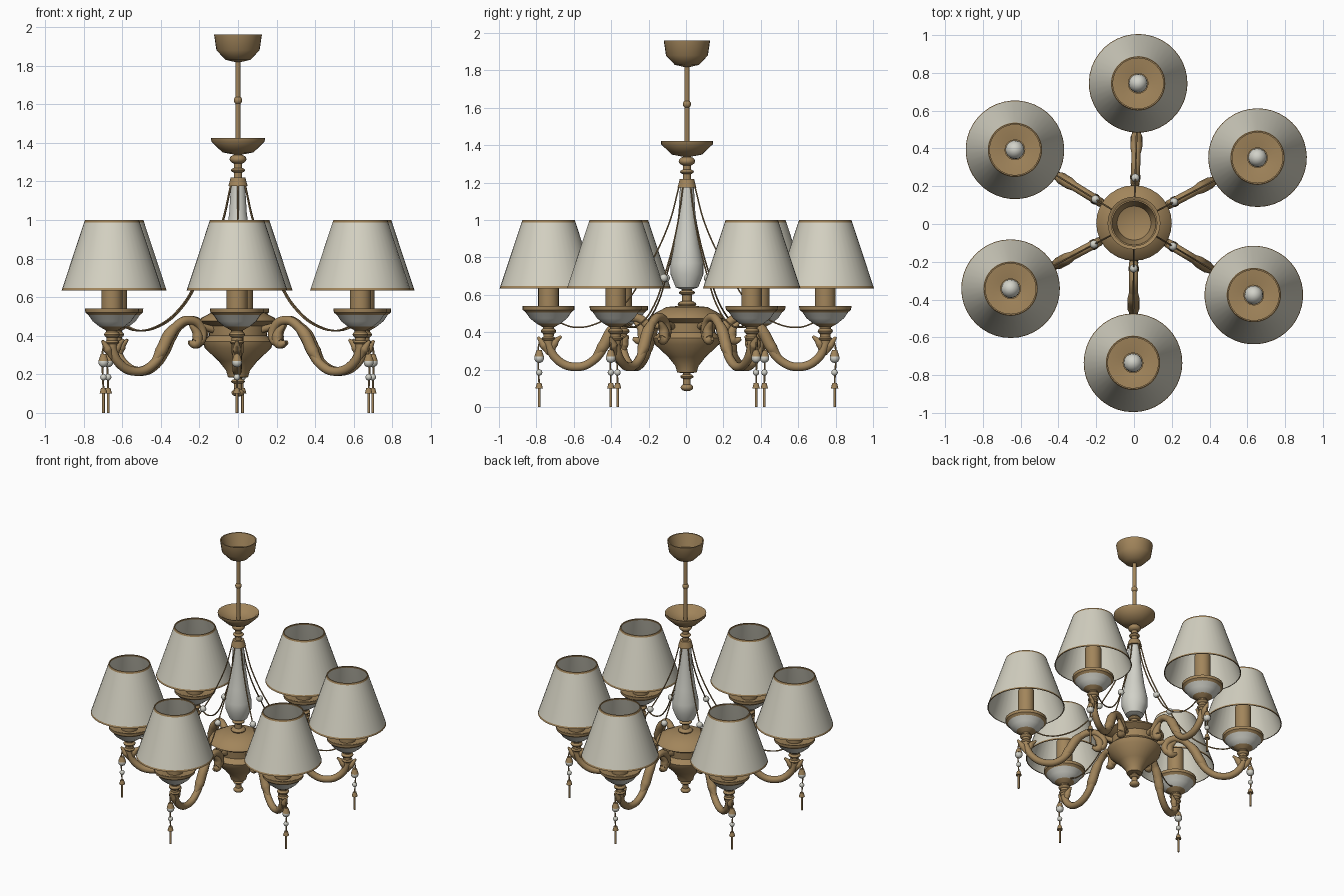
import bpy, bmesh, math

if "Cube" in bpy.data.objects:
    bpy.data.objects.remove(bpy.data.objects["Cube"], do_unlink=True)


def material(name, rgb):
    mat = bpy.data.materials.new(name)
    mat.use_nodes = True
    mat.diffuse_color = (*rgb, 1)
    mat.node_tree.nodes["Principled BSDF"].inputs["Base Color"].default_value = (*rgb, 1)
    return mat


BRASS = material("antique brass", (0.36, 0.235, 0.105))
FABRIC = material("cream fabric", (0.66, 0.64, 0.54))
GLAZE = material("pale porcelain", (0.64, 0.64, 0.58))


def activate(obj):
    bpy.ops.object.select_all(action='DESELECT')
    obj.select_set(True)
    bpy.context.view_layer.objects.active = obj


def place(name, data):
    obj = bpy.data.objects.new(name, data)
    bpy.context.collection.objects.link(obj)
    obj.location.y = 0.005
    activate(obj)
    return obj


def smooth(obj):
    bpy.ops.object.shade_smooth_by_angle(angle=math.radians(42))
    return obj


def lathe(name, sections, offset=0.0, sides=28):
    """Spin (material, radius-height profile) sections about a vertical axis."""
    bm = bmesh.new()
    mats = []
    for mat, profile in sections:
        if mat not in mats:
            mats.append(mat)
        rings = []
        for radius, z in profile:
            turns = [k * math.tau / sides for k in range(sides)]
            rings.append([bm.verts.new((offset + radius * math.cos(t), radius * math.sin(t), z))
                          for t in turns])
        for upper, lower in zip(rings, rings[1:]):
            for k in range(sides):
                n = (k + 1) % sides
                face = bm.faces.new((upper[k], lower[k], lower[n], upper[n]))
                face.material_index = mats.index(mat)
    bmesh.ops.remove_doubles(bm, verts=bm.verts, dist=0.0004)
    bmesh.ops.recalc_face_normals(bm, faces=bm.faces)
    mesh = bpy.data.meshes.new(name)
    bm.to_mesh(mesh)
    bm.free()
    for mat in mats:
        mesh.materials.append(mat)
    return smooth(place(name, mesh))


def rod(name, mat, top_radius, base_radius, top, base, offset=0.0, sides=16):
    """Closed cylinder or cone between two heights."""
    profile = [(0, top), (top_radius, top), (base_radius, base), (0, base)]
    return lathe(name, [(mat, profile)], offset, sides)


def ball(name, mat, radius, z, offset=0.0, stretch=1.0, sides=16):
    """Turned knob, bead or bulb."""
    half = sides // 2
    arc = [(radius * math.sin(k * math.pi / half), z + radius * stretch * math.cos(k * math.pi / half))
           for k in range(half + 1)]
    return lathe(name, [(mat, arc)], offset, sides)


def tube(name, points, thickness, tapered=False):
    """Curved tube through radius-height points; a tapered one swells like a leaf."""
    curve = bpy.data.curves.new(name, 'CURVE')
    curve.dimensions = '3D'
    curve.bevel_depth = thickness
    curve.bevel_resolution = 3 if thickness > 0.01 else 1
    curve.resolution_u = 8
    curve.use_fill_caps = True
    spline = curve.splines.new('BEZIER')
    spline.bezier_points.add(len(points) - 1)
    for k, (knot, (radius, z)) in enumerate(zip(spline.bezier_points, points)):
        knot.co = (radius, 0, z)
        knot.handle_left_type = knot.handle_right_type = 'AUTO'
        if tapered:
            knot.radius = 0.3 + 0.7 * math.sin(math.pi * k / (len(points) - 1))
    curve.materials.append(BRASS)
    obj = place(name, curve)
    bpy.ops.object.convert(target='MESH')
    return smooth(obj)


# Ceiling canopy and hanging rod
lathe("ceiling_canopy", [(BRASS, [
    (0, 1.84), (.09, 1.87), (.116, 1.96), (.124, 1.96), (.112, 1.88), (.065, 1.83), (0, 1.815)])])
rod("hanging_rod", BRASS, .013, .013, 1.84, 1.34)
ball("rod_knuckle", BRASS, .022, 1.62)

# Upper dish, open at the top
lathe("upper_dish", [(BRASS, [
    (0, 1.365), (.09, 1.385), (.13, 1.422), (.14, 1.424), (.138, 1.405), (.08, 1.35), (0, 1.335)])])

# Turned neck between dish and column
rod("neck_stem", BRASS, .022, .022, 1.34, 1.18)
ball("neck_knob", BRASS, .044, 1.315, stretch=.6)
ball("neck_ring", BRASS, .037, 1.258, stretch=.4)
rod("neck_collar", BRASS, .038, .05, 1.22, 1.175, sides=28)

# Porcelain centre column on a turned foot
lathe("centre_column", [(GLAZE, [
    (0, 1.18), (.037, 1.18), (.045, 1.04), (.068, .87), (.088, .77), (.088, .71), (.06, .64), (0, .62)])])
rod("column_stem", BRASS, .026, .026, .64, .53)
ball("column_ring", BRASS, .043, .612, stretch=.35)
ball("column_foot", BRASS, .05, .55, stretch=.4)

# Central body: domed lid, drum and bowl
lathe("central_body", [(BRASS, [
    (0, .545), (.11, .535), (.19, .492), (.2, .475), (.155, .45), (.15, .4), (.182, .37),
    (.172, .335), (.1, .268), (.062, .22), (.052, .185), (0, .18)])])

# Finial
rod("finial_stem", BRASS, .02, .02, .19, .1)
ball("finial_ring", BRASS, .036, .163, stretch=.4)
ball("finial_knob", BRASS, .034, .105, stretch=.6)

# One arm laid out along +x
arm_parts = []
add = arm_parts.append
cup = 0.74
pendant = 0.79

# Scrolled arm with leaves
add(tube("arm", [(.75, .36), (.7, .26), (.6, .215), (.5, .25), (.41, .38), (.36, .45), (.29, .48),
                 (.22, .445), (.215, .38), (.25, .365)], .024))
add(tube("arm_leaf", [(.5, .265), (.455, .315), (.4, .41), (.31, .495)], .035, True))
add(tube("scroll_leaf", [(.28, .46), (.238, .4), (.25, .36), (.29, .365)], .031, True))
add(tube("inner_cup_leaf", [(.72, .27), (.71, .34), (.672, .38)], .023, True))
add(tube("outer_cup_leaf", [(.74, .28), (.765, .33), (.797, .375)], .023, True))
add(tube("bracket", [(.14, .43), (.24, .455)], .018))

# Drip cup, candle and bulb
add(lathe("drip_cup", [
    (BRASS, [(0, .515), (.06, .515), (.132, .541), (.14, .54), (.138, .52), (.122, .507)]),
    (GLAZE, [(.122, .507), (.1, .475), (.065, .447)]),
    (BRASS, [(.065, .447), (.03, .427), (.026, .34), (0, .335)])], cup))
add(ball("cup_knob", BRASS, .041, .406, cup, .5))
add(ball("cup_ring", BRASS, .037, .366, cup, .4))
add(rod("candle_sleeve", BRASS, .055, .055, .76, .51, cup, 20))
add(ball("bulb", GLAZE, .05, .8, cup, 1.1))

# Open tapered shade with trim bands
add(lathe("lamp_shade", [
    (BRASS, [(.136, .988), (.133, 1), (.14, 1), (.144, .988)]),
    (FABRIC, [(.144, .988), (.257, .647)]),
    (BRASS, [(.257, .647), (.261, .635), (.255, .635)]),
    (FABRIC, [(.255, .635), (.136, .988)])], cup, 40))

# Swag chain from column to cup
add(tube("swag_chain", [(.042, 1.18), (.1, .97), (.24, .69), (.34, .545), (.47, .452), (.6, .427),
                        (.69, .455)], .0045))
add(ball("swag_bead", GLAZE, .022, .69, .24))

# Hanging pendant
add(tube("pendant_hook", [(.75, .37), (.775, .362), (.79, .34), (.79, .1)], .005))
add(rod("pendant_cap", BRASS, .014, .026, .305, .27, pendant))
add(ball("pendant_bead", GLAZE, .026, .262, pendant))
add(ball("pendant_small_bead", GLAZE, .017, .185, pendant))
add(rod("pendant_bell", BRASS, .012, .02, .13, .1, pendant))
add(rod("pendant_drop", BRASS, .007, .007, .1, 0, pendant))

# Repeat the arm around the body
for number, degrees in enumerate((88.3, 27.9, -31, -90.4, -152, 148.4)):
    for part in arm_parts:
        piece = part
        if number:
            piece = part.copy()
            piece.name = f"{part.name}_{number + 1}"
            bpy.context.collection.objects.link(piece)
        piece.rotation_euler.z = math.radians(degrees)
